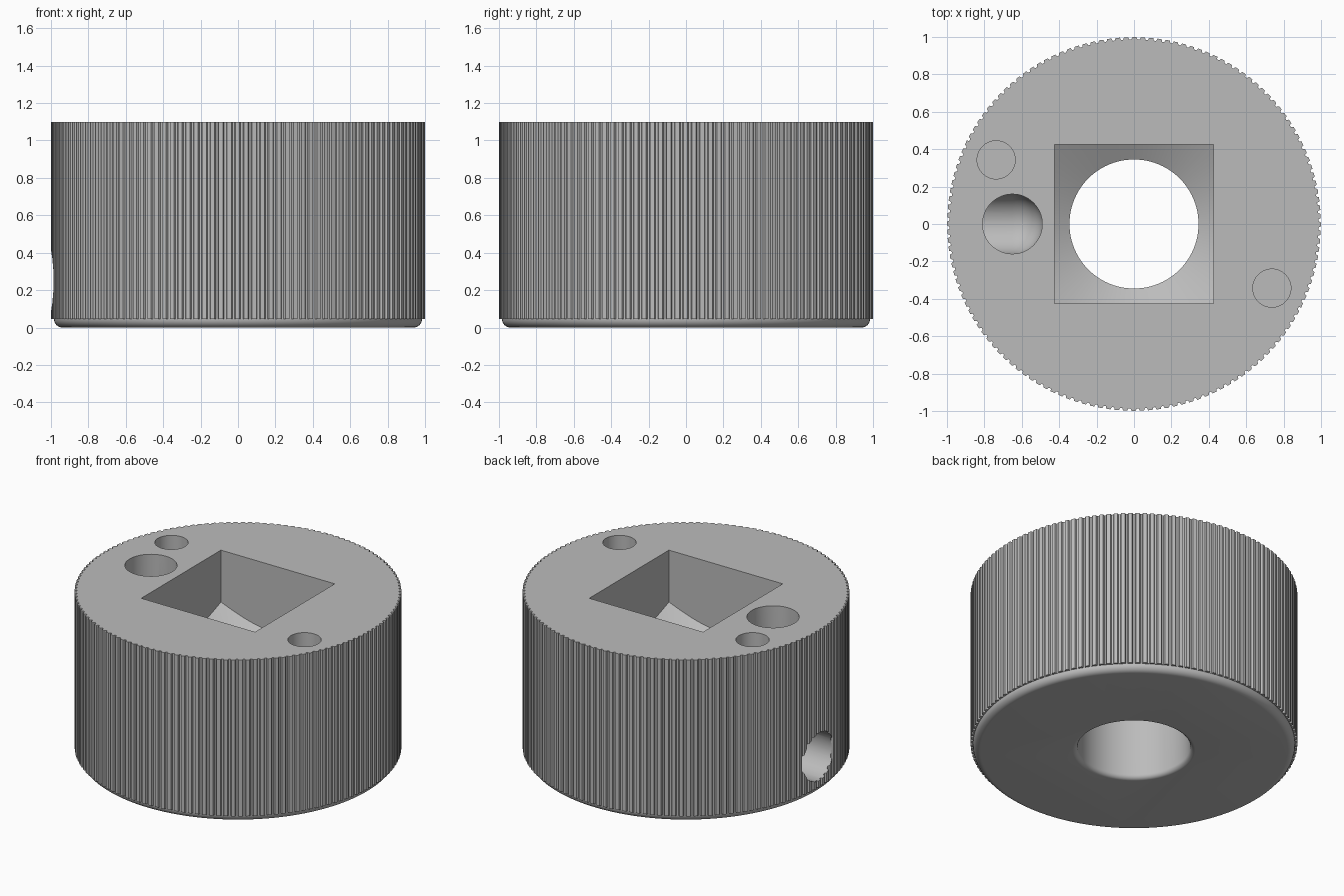
import bpy
import bmesh
from math import pi, sin, cos, tan, radians
from mathutils import Matrix

if "Cube" in bpy.data.objects:
    bpy.data.objects.remove(bpy.data.objects["Cube"], do_unlink=True)

HEIGHT = 1.1
TEETH = 140
FILLET = 0.045
BORE = 0.345
HALF = 0.425          # half width of the square pocket


def arc(cr, cz, radius, start, end, steps=8):
    """Points (r, z) along a circular arc, angles in degrees."""
    angles = [radians(start + (end - start) * i / steps) for i in range(steps + 1)]
    return [(cr + radius * cos(a), cz + radius * sin(a)) for a in angles]


def stack(name, rings, matrix=None):
    """Closed solid from equal-length rings of points, capped at both ends."""
    bm = bmesh.new()
    loops = [[bm.verts.new(p) for p in ring] for ring in rings]
    n = len(loops[0])
    for low, high in zip(loops, loops[1:]):
        for i in range(n):
            j = (i + 1) % n
            bm.faces.new((low[i], low[j], high[j], high[i]))
    bm.faces.new(loops[0][::-1])
    bm.faces.new(loops[-1])
    if matrix:
        bm.transform(matrix)
    bmesh.ops.recalc_face_normals(bm, faces=bm.faces)
    mesh = bpy.data.meshes.new(name)
    bm.to_mesh(mesh)
    bm.free()
    obj = bpy.data.objects.new(name, mesh)
    bpy.context.collection.objects.link(obj)
    return obj


def circle(r, z, n):
    return [(r * cos(2 * pi * i / n), r * sin(2 * pi * i / n), z) for i in range(n)]


def lathe(name, profile, n=96, matrix=None):
    return stack(name, [circle(r, z, n) for r, z in profile], matrix)


def boolean(target, tool, operation="DIFFERENCE"):
    """Apply a boolean and discard the tool."""
    tool.hide_render = True
    mod = target.modifiers.new("cut", "BOOLEAN")
    mod.operation, mod.solver, mod.object = operation, "EXACT", tool
    bpy.ops.object.select_all(action="DESELECT")
    bpy.context.view_layer.objects.active = target
    target.select_set(True)
    bpy.ops.object.modifier_apply(modifier=mod.name)
    bpy.data.objects.remove(tool, do_unlink=True)


# Knurled body with a rounded lower rim
def knurl(z):
    ring = []
    for i in range(TEETH):
        for offset, r in ((-0.3, 0.999), (0.2, 0.999), (0.32, 0.986), (0.58, 0.986)):
            a = 2 * pi * (i + offset) / TEETH
            ring.append((r * cos(a), r * sin(a), z))
    return ring


rim = arc(0.984 - FILLET, FILLET, FILLET, -90, 0)
body = stack("knurled_body",
             [circle(r, z, TEETH * 4) for r, z in rim]
             + [knurl(FILLET), knurl(HEIGHT)])

# Central bore: flared foot, straight wall, conical seat opening into a square pocket
slope = tan(radians(30))
seat_z = 0.75 - (HALF * 2 ** 0.5 - BORE) * slope
wide = 0.75
flare = 0.03
bore = lathe("bore_cutter",
             [(BORE + flare, -0.1)]
             + arc(BORE + flare, flare, flare, 270, 180)
             + [(BORE, seat_z),
                (wide, seat_z + (wide - BORE) * slope), (wide, 1.3)])
square = [(-HALF, -HALF), (HALF, -HALF), (HALF, HALF), (-HALF, HALF)]
pocket = stack("pocket_cutter", [[(x, y, z) for x, y in square] for z in (-0.05, 1.2)])
boolean(bore, pocket, "INTERSECT")
boolean(body, bore)

# Elbow passage: round-ended side hole joined by a vertical shaft
hole = 0.16
sideways = Matrix.Translation((-0.65, 0, 0.25)) @ Matrix.Rotation(pi / 2, 4, "Y")
side = lathe("side_cutter", [(hole, -0.6)] + arc(0, 0, hole, 0, 89, 16), 64, sideways)
shaft = lathe("shaft_cutter", [(hole - 0.0005, 0.25), (hole - 0.0005, 1.2)], 64,
              Matrix.Translation((-0.65, 0, 0)))
boolean(body, side)
boolean(body, shaft)

# Two small blind holes on opposite sides of the top
for s in (-1, 1):
    boolean(body, lathe("blind_cutter", [(0.102, HEIGHT - 0.2), (0.102, 1.2)], 48,
                        Matrix.Translation((0.737 * s, -0.343 * s, 0))))

# Plain grey finish
grey = bpy.data.materials.new("plain_grey")
grey.use_nodes = True
colour = (0.5, 0.5, 0.5, 1)
grey.diffuse_color = colour
grey.node_tree.nodes["Principled BSDF"].inputs["Base Color"].default_value = colour
body.data.materials.clear()
body.data.materials.append(grey)

bpy.ops.object.select_all(action="DESELECT")
body.select_set(True)
bpy.context.view_layer.objects.active = body
bpy.ops.object.shade_smooth_by_angle(angle=radians(30))
